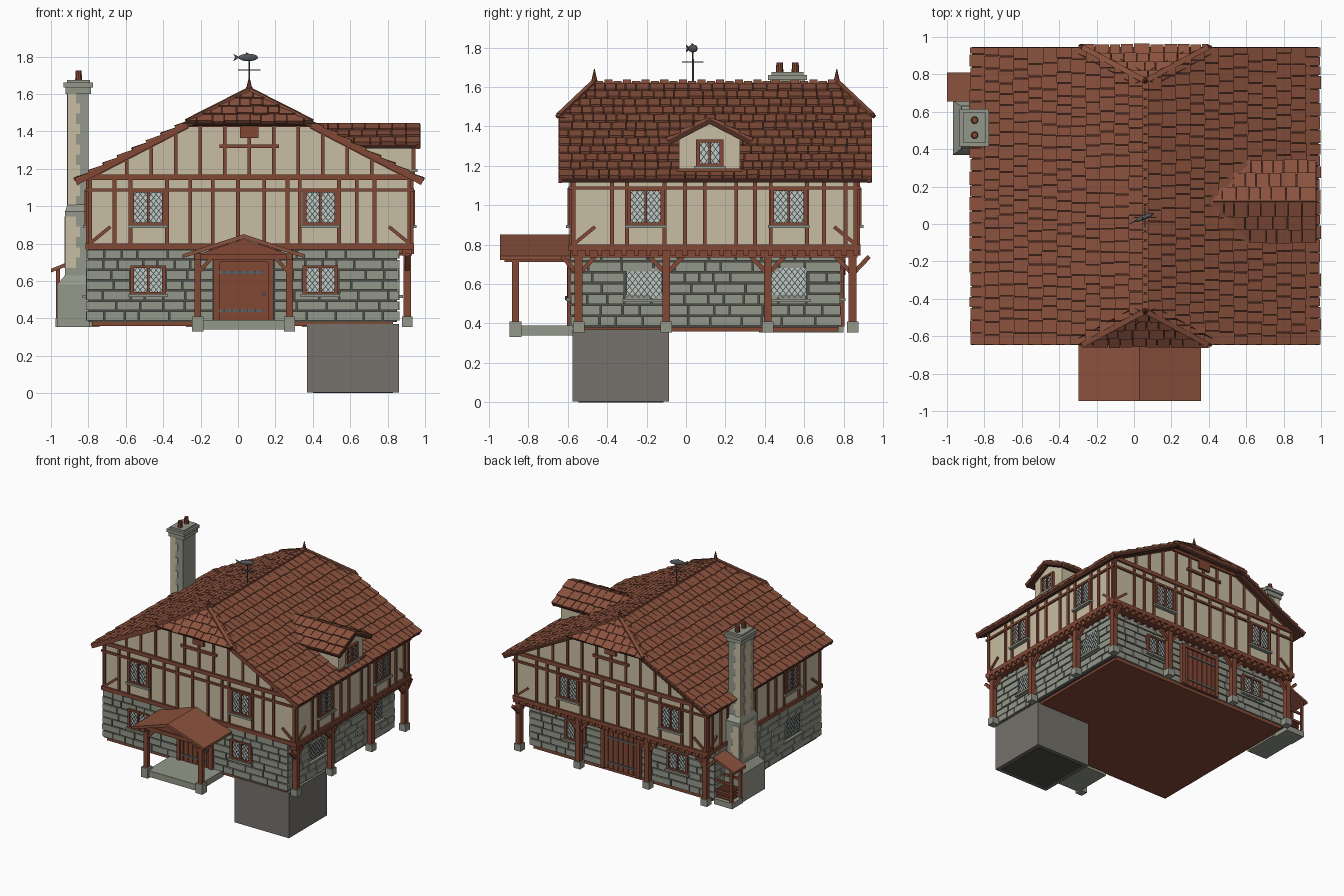
import bpy, bmesh, math, random
from mathutils import Vector as V, Matrix

if "Cube" in bpy.data.objects:
    bpy.data.objects.remove(bpy.data.objects["Cube"])
random.seed(4)

def lin(c):
    return (c / 255 / 12.92) if c < 10 else ((c / 255 + 0.055) / 1.055) ** 2.4

MATS = {}
for n, rgb in {"stone": (148, 152, 138), "mortar": (78, 80, 72), "plaster": (201, 190, 163), "timber": (130, 72, 53),
               "roof_tile": (139, 82, 62), "dark_tile": (78, 45, 35), "glass": (192, 202, 198), "lead": (72, 78, 76),
               "cellar_stone": (118, 114, 108), "iron": (92, 96, 98)}.items():
    MATS[n] = bpy.data.materials.new(n)
    MATS[n].diffuse_color = (*[lin(c) for c in rgb], 1)
PARTS = {}

def part(name, mat):
    return PARTS.setdefault(name, (bmesh.new(), mat))[0]

def prism(name, mat, a, b):
    """Solid between two matching loops of points."""
    bm, n = part(name, mat), len(a)
    va, vb = [bm.verts.new(p) for p in a], [bm.verts.new(p) for p in b]
    fs = [bm.faces.new(va), bm.faces.new(vb[::-1])]
    for i in range(n):
        j = (i + 1) % n
        fs.append(bm.faces.new((va[i], vb[i], vb[j], va[j])))

def box(name, mat, x0, x1, y0, y1, z0, z1):
    q = [(x0, y0), (x1, y0), (x1, y1), (x0, y1)]
    prism(name, mat, [(x, y, z0) for x, y in q], [(x, y, z1) for x, y in q])

def beam(name, mat, p, q, w, h):
    p, q = V(p), V(q)
    d = (q - p).normalized()
    s = d.cross(V((0, 0, 1))).normalized() if abs(d.z) < .99 else V((1, 0, 0))
    t = s.cross(d) * h / 2
    s = s * w / 2
    c = [s + t, s - t, -s - t, -s + t]
    prism(name, mat, [p + k for k in c], [q + k for k in c])

def cyl(name, mat, p, q, r0, r1, seg=10):
    p, q = V(p), V(q)
    m = Matrix.Translation((p + q) / 2) @ (q - p).to_track_quat('Z', 'Y').to_matrix().to_4x4()
    bmesh.ops.create_cone(part(name, mat), cap_ends=True, segments=seg, radius1=r0, radius2=r1,
                          depth=(q - p).length, matrix=m)

# wall frame: u runs along the wall, d is the distance outwards
def P(s, u, d, z):
    return {"F": (u, -d, z), "B": (u, d, z), "R": (d, u, z), "L": (-d, u, z)}[s]

def wbox(name, mat, s, u0, u1, d0, d1, z0, z1):
    q = [(u0, z0), (u1, z0), (u1, z1), (u0, z1)]
    prism(name, mat, [P(s, u, d0, z) for u, z in q], [P(s, u, d1, z) for u, z in q])

def bar(name, mat, s, a, b, w, d0, d1):
    dx, dz = b[0] - a[0], b[1] - a[1]
    l = math.hypot(dx, dz)
    n = (-dz / l * w / 2, dx / l * w / 2)
    q = [(a[0] + n[0], a[1] + n[1]), (b[0] + n[0], b[1] + n[1]), (b[0] - n[0], b[1] - n[1]), (a[0] - n[0], a[1] - n[1])]
    prism(name, mat, [P(s, u, d0, z) for u, z in q], [P(s, u, d1, z) for u, z in q])

def window(s, u, d, z0, z1, w=.17, framed=True, sill="stone"):
    wbox("window_glass", "glass", s, u - w / 2, u + w / 2, d, d + .008, z0, z1)
    if framed:
        for k in (-1, 0, 1):
            bar("window_frames", "timber", s, (u + k * w / 2, z0), (u + k * w / 2, z1), .02 if k else .012, d, d + .02)
        for z in (z0, z1):
            bar("window_frames", "timber", s, (u - w / 2 - .01, z), (u + w / 2 + .01, z), .014, d, d + .02)
    wbox("window_sills", sill, s, u - w / 2 - .02, u + w / 2 + .02, d, d + .03, z0 - .022, z0 - .006)
    nu, nz = max(2, round(w / .028)), round((z1 - z0) / .036)
    cu, cz = w / nu, (z1 - z0) / nz
    for i in range(nu):
        for j in range(nz):
            a, b = u - w / 2 + i * cu, z0 + j * cz
            bar("window_lattice", "lead", s, (a, b), (a + cu, b + cz), .004, d + .006, d + .011)
            bar("window_lattice", "lead", s, (a, b + cz), (a + cu, b), .004, d + .006, d + .0105)

def stones(s, u0, u1, d, openings):
    """Rows of blocks that leave the openings free."""
    for r in range(7):
        z0 = .385 + r * .055
        cuts = sorted((o[0], o[1]) for o in openings if o[2] < z0 + .028 < o[3])
        edges = [u0] + [e for c in cuts for e in c] + [u1]
        for a, b in zip(edges[::2], edges[1::2]):
            while a < b - .01:
                e = a + random.uniform(.07, .17)
                e = b if e > b - .05 else e
                wbox("stone_blocks", "stone", s, a + .004, e - .004, d - .02, d + random.uniform(.008, .014), z0 + .004, z0 + .051)
                a = e

# cellar, floor and ground storey
box("cellar", "cellar_stone", .37, .86, -.575, -.085, .003, .37)
box("cellar_floor", "mortar", .40, .83, -.545, -.115, 0, .004)
box("ground_floor_sill", "timber", -.78, .83, -.57, .775, .36, .386)
box("mortar_core", "mortar", -.80, .85, -.575, .775, .38, .77)
sw = [(-.31, -.115, .53, .68), (.425, .62, .53, .68)]
fw = [(-.575, -.385, .53, .68), (.345, .535, .53, .68)]
stones("F", -.81, .86, .575, fw + [(-.13, .19, .3, .73)])
stones("B", -.81, .86, .775, fw + [(-.15, .21, .3, .73)])
stones("R", -.585, .785, .85, sw)
stones("L", -.585, .785, .80, sw[:1])
for s, d in (("F", .58), ("B", .78)):
    for u in (-.48, .44):
        window(s, u, d, .535, .675)
for s, d, us in (("R", .852, (-.212, .522)), ("L", .802, (-.212,))):
    for u in us:
        window(s, u, d, .53, .68, .18, False)

# doors with planks and hinges
for s, d, w in (("F", .58, .145), ("B", .78, .16)):
    wbox("doors", "timber", s, .03 - w, .03 + w, d - .01, d + .006, .385, .71)
    for i in range(7):
        u = .03 - w + i * w / 3.5
        wbox("door_planks", "timber", s, u + .003, u + w / 3.5 - .003, d, d + .014, .39, .70)
    for z in (.44, .645):
        wbox("door_hinges", "iron", s, .03 - w + .01, .03 + w * .75, d, d + .02, z - .007, z + .007)
    for k in (-1, 1):
        wbox("door_frames", "timber", s, .03 + k * w - .015, .03 + k * w + .015, d - .01, d + .025, .385, .72)
    wbox("door_frames", "timber", s, .03 - w - .015, .03 + w + .015, d - .01, d + .025, .70, .725)
cyl("door_knob", "iron", (.14, -.59, .53), (.14, -.615, .53), .01, .01)

# upper storey and gables
prof = [(-.80, .77), (.925, .77), (.925, 1.15), (.39, 1.43), (-.27, 1.43), (-.80, 1.15)]
prism("upper_storey", "plaster", [(x, -.58, z) for x, z in prof], [(x, .87, z) for x, z in prof])
roof_z = lambda x: 1.585 - .518 * abs(x - .06)
T = ("wall_timbers", "timber")
gable_u = (-.79, -.66, -.575, -.38, -.255, -.135, 0, .14, .265, .33, .54, .635, .73, .915)
side_u = (-.57, -.375, -.30, -.11, -.005, .095, .255, .35, .43, .615, .70, .81, .86)
for s, d, us, wins, a, b in (("F", .58, gable_u, (-.48, .44), -.812, .937), ("B", .87, gable_u, (-.48, .44), -.812, .937),
                             ("R", .925, side_u, (-.205, .522), -.592, .882), ("L", .80, side_u, (-.205, .522), -.592, .882)):
    for u in us:
        bar(*T, s, (u, .77), (u, 1.16), .02, d - .01, d + .012)
    for z, w in ((.785, .032), (1.087, .016), (1.155, .03)):
        bar(*T, s, (a, z), (b, z), w, d - .01, d + .015)
    bar(*T, s, (a + .02, .80), (a + .13, .89), .018, d - .01, d + .011)
    bar(*T, s, (b - .02, .80), (b - .13, .89), .018, d - .01, d + .011)
    for u in wins:
        if s != "L" or u < 0:
            window(s, u, d, .905, 1.08, .17, True, "plaster")
    if s in "FB":
        for i in range(-6, 7):
            u = .06 + i * .131
            top = min(1.43, roof_z(u))
            if top > 1.19:
                bar(*T, s, (u, 1.16), (u, top), .018, d - .01, d + .011)
        bar(*T, s, (-.27, 1.435), (.39, 1.435), .022, d - .01, d + .016)
        wbox("gable_cross", "timber", s, -.10, .22, d, d + .018, 1.31, 1.33)
        wbox("gable_cross", "timber", s, .01, .11, d, d + .02, 1.365, 1.43)
        for k in (-1, 1):
            bar(*T, s, (.06 + k * .33, 1.425), (.06 + k * .87, 1.145), .022, d - .01, d + .014)
            bar("verge_boards", "timber", s, (.06 + k * .335, 1.432), (.06 + k * .925, 1.127), .03, d + .05, d + .066)

# overhang posts, braces and joist ends
def post(x, y, s, u, d):
    box("posts", "timber", x - .02, x + .02, y - .02, y + .02, .40, .74)
    box("post_feet", "stone", x - .029, x + .029, y - .029, y + .029, .355, .41)
    for k in (-1, 1):
        bar("post_braces", "timber", s, (u, .65), (u + k * .085, .74), .022, d - .012, d + .012)
for y in (-.545, -.1, .415, .845):
    post(.905, y, "R", y, .905)
for x in (.37, -.25, -.77):
    post(x, .845, "B", x, .845)
box("jetty_beams", "timber", .88, .93, -.585, .87, .735, .772)
box("jetty_beams", "timber", -.80, .93, .82, .87, .735, .772)
for i in range(24):
    wbox("joist_ends", "timber", "R", -.575 + i * .062, -.55 + i * .062, .84, .94, .745, .775)
for i in range(28):
    wbox("joist_ends", "timber", "B", -.79 + i * .062, -.765 + i * .062, .77, .885, .745, .775)

# tiled roof slopes, cut along the hips by planes
def slope(name, top, down, along, length, width, rows, tile, planes=()):
    top, D, A = V(top), V(down).normalized(), V(along)
    N = D.cross(A).normalized()
    N = N if N.z > 0 else -N
    def slab(nm, mat, a0, a1, s0, s1, l0, l1, h0, h1):
        f = lambda a, s, n: top + A * a + D * s + N * n
        prism(nm, mat, [f(a0, s0, l0), f(a1, s0, l0), f(a1, s1, l1), f(a0, s1, l1)],
              [f(a0, s0, h0), f(a1, s0, h0), f(a1, s1, h1), f(a0, s1, h1)])
    slab(name + "_deck", "dark_tile", 0, width, 0, length, -.025, -.025, 0, 0)
    step = length / rows
    for r in range(rows):
        a = 0
        while a < width - .005:
            e = a + random.uniform(.75, 1.25) * tile
            e = width if e > width - tile * .5 else e
            h = random.uniform(.014, .02)
            slab(name + "_tiles", "roof_tile", a + .002, e - .002, r * step, (r + 1) * step + random.uniform(0, .008),
                 -.003, -.001, .006, h)
            a = e
    for nm in (name + "_deck", name + "_tiles"):
        bm = PARTS[nm][0]
        for co, no in planes:
            bmesh.ops.bisect_plane(bm, geom=bm.verts[:] + bm.edges[:] + bm.faces[:], plane_co=co, plane_no=no, clear_outer=True)

RZ = 1.617
ends = [((.06, -.465, RZ + .014), (0, -.69, .73)), ((.06, .765, RZ + .014), (0, .69, .73))]
sides = [((.06, 0, RZ + .014), (k * .46, 0, .888)) for k in (-1, 1)]
for k, nm in ((-1, "left_roof"), (1, "right_roof")):
    slope(nm, (.06, -.645, RZ), (k * .925, 0, -.479), (0, 1, 0), 1.042, 1.59, 12, .062, ends)
for k, nm, y in ((-1, "front_hip", -.465), (1, "back_hip", .765)):
    slope(nm, (-.30, y, RZ), (0, k * .18, -.17), (1, 0, 0), .25, .72, 4, .075, sides)
    for j in (-1, 1):
        beam("hip_caps", "roof_tile", (.06, y, 1.627), (.06 + j * .335, y + k * .18, 1.457), .028, .016)
    cyl("ridge_finials", "timber", (.06, y, 1.62), (.06, y, 1.69), .018, .002, 8)
for i in range(26):
    y = -.465 + i * .0473
    box("ridge_caps", "roof_tile", .042, .078, y + .003, y + .044, 1.60, 1.637 if i % 2 else 1.63)

# dormer
dp = [(-.035, 1.15), (.275, 1.15), (.275, 1.335), (.12, 1.415), (-.035, 1.335)]
prism("dormer_walls", "plaster", [(.5, y, z) for y, z in dp], [(.93, y, z) for y, z in dp])
for k, nm in ((-1, "dormer_roof_a"), (1, "dormer_roof_b")):
    slope(nm, (.40, .12, 1.44), (0, k * .212, -.11), (1, 0, 0), .239, .575, 3, .07)
    bar("dormer_verge", "timber", "R", (.12, 1.425), (.12 + k * .21, 1.317), .024, .955, .97)
window("R", .12, .93, 1.205, 1.325, .12)
wbox("dormer_sill", "timber", "R", -.045, .285, .92, .945, 1.165, 1.185)

# front porch
box("porch_slab", "stone", -.20, .26, -.88, -.56, .34, .39)
for k in (-1, 1):
    x = .03 + k * .245
    box("porch_feet", "stone", x - .03, x + .03, -.895, -.835, .33, .41)
    box("porch_posts", "timber", x - .018, x + .018, -.883, -.847, .40, .74)
    beam("porch_rails", "timber", (x, -.92, .73), (x, -.57, .73), .035, .035)
    bar("porch_braces", "timber", "F", (x, .64), (x - k * .08, .73), .02, .855, .875)
    prism("porch_roof", "roof_tile", [(.03, -.945, .85), (.03 + k * .327, -.945, .742), (.03 + k * .327, -.945, .722), (.03, -.945, .826)],
          [(.03, -.56, .85), (.03 + k * .327, -.56, .742), (.03 + k * .327, -.56, .722), (.03, -.56, .826)])
box("porch_tie_beam", "timber", -.235, .295, -.882, -.848, .715, .745)
prism("porch_gable", "timber", [(-.22, -.87, .74), (.28, -.87, .74), (.03, -.87, .825)], [(-.22, -.86, .74), (.28, -.86, .74), (.03, -.86, .825)])

# chimney with plaster faces and stone quoins
box("chimney_base", "stone", -.968, -.79, .37, .66, .355, .58)
def taper(name, a, b, z0, z1):
    prism(name, "stone", [(a[0], a[1], z0), (-.79, a[1], z0), (-.79, a[2], z0), (a[0], a[2], z0)],
          [(b[0], b[1], z1), (-.79, b[1], z1), (-.79, b[2], z1), (b[0], b[2], z1)])
taper("chimney_base", (-.968, .37, .66), (-.925, .40, .63), .58, .63)
box("chimney_shaft", "stone", -.925, -.79, .40, .63, .62, .97)
taper("chimney_shaft", (-.925, .40, .63), (-.912, .435, .595), .97, 1.01)
box("chimney_shaft", "stone", -.912, -.80, .435, .595, 1.0, 1.62)
for i in range(17):
    z = .67 + i * .055
    y0, y1, x0 = (.40, .63, -.922) if z < .93 else (.435, .595, -.909)
    x1 = -.845 if i % 2 else -.865
    if not .92 < z < 1.0:
        box("chimney_plaster", "plaster", x0, x1, y0 - .004, y1 + .004, z, z + .055)
        q = .03 if i % 2 else .045
        box("chimney_plaster", "plaster", x0 - .006, x0 + .02, y0 + q, y1 - q, z, z + .055)
box("chimney_cap", "stone", -.922, -.785, .425, .605, 1.60, 1.635)
box("chimney_cap", "stone", -.932, -.775, .415, .615, 1.635, 1.66)
box("chimney_cap", "stone", -.915, -.79, .435, .595, 1.66, 1.675)
for y in (.475, .555):
    cyl("chimney_pots", "timber", (-.852, y, 1.67), (-.852, y, 1.725), .02, .016)

# woodshed
box("woodshed_base", "stone", -.975, -.81, .66, .80, .355, .40)
prism("woodshed_roof", "roof_tile", [(-1, .655, .645), (-.81, .655, .72), (-.81, .655, .74), (-1, .655, .665)],
      [(-1, .81, .645), (-.81, .81, .72), (-.81, .81, .74), (-1, .81, .665)])
for y in (.675, .79):
    box("woodshed_posts", "timber", -.972, -.952, y - .01, y + .01, .40, .665)
    for z in (.46, .54):
        box("woodshed_posts", "timber", -.965, -.81, y - .006, y + .006, z, z + .018)
for i in range(4):
    for j in range(3):
        cyl("firewood", "timber", (-.945, .70 + i * .023, .413 + j * .025), (-.82, .70 + i * .023, .413 + j * .025), .0115, .0115, 7)

# weathervane with fish
cyl("vane_rod", "iron", (.06, .035, 1.62), (.06, .035, 1.80), .005, .004, 6)
beam("vane_cross", "iron", (0, .035, 1.727), (.12, .035, 1.727), .006, .006)
beam("vane_cross", "iron", (.06, -.02, 1.727), (.06, .09, 1.727), .006, .006)
R = Matrix.Translation((.055, .035, 1.795)) @ Matrix.Rotation(.4, 4, 'Z')
bmesh.ops.create_uvsphere(part("vane_fish", "iron"), u_segments=10, v_segments=8, radius=1, matrix=R @ Matrix.Diagonal((.058, .012, .02, 1)))
for pts in ([(-.05, 0), (-.085, .018), (-.075, 0), (-.085, -.018)], [(-.02, .012), (.02, .012), (-.01, .026)]):
    prism("vane_fish", "iron", [R @ V((x, -.003, z)) for x, z in pts], [R @ V((x, .003, z)) for x, z in pts])

for name, (bm, mat) in PARTS.items():
    bmesh.ops.recalc_face_normals(bm, faces=bm.faces[:])
    me = bpy.data.meshes.new(name)
    bm.to_mesh(me)
    bm.free()
    me.materials.append(MATS[mat])
    bpy.context.collection.objects.link(bpy.data.objects.new(name, me))

for m in bpy.data.materials:
    if m.users and not m.is_grease_pencil:
        m.use_nodes = True
        m.node_tree.nodes["Principled BSDF"].inputs["Base Color"].default_value = m.diffuse_color
